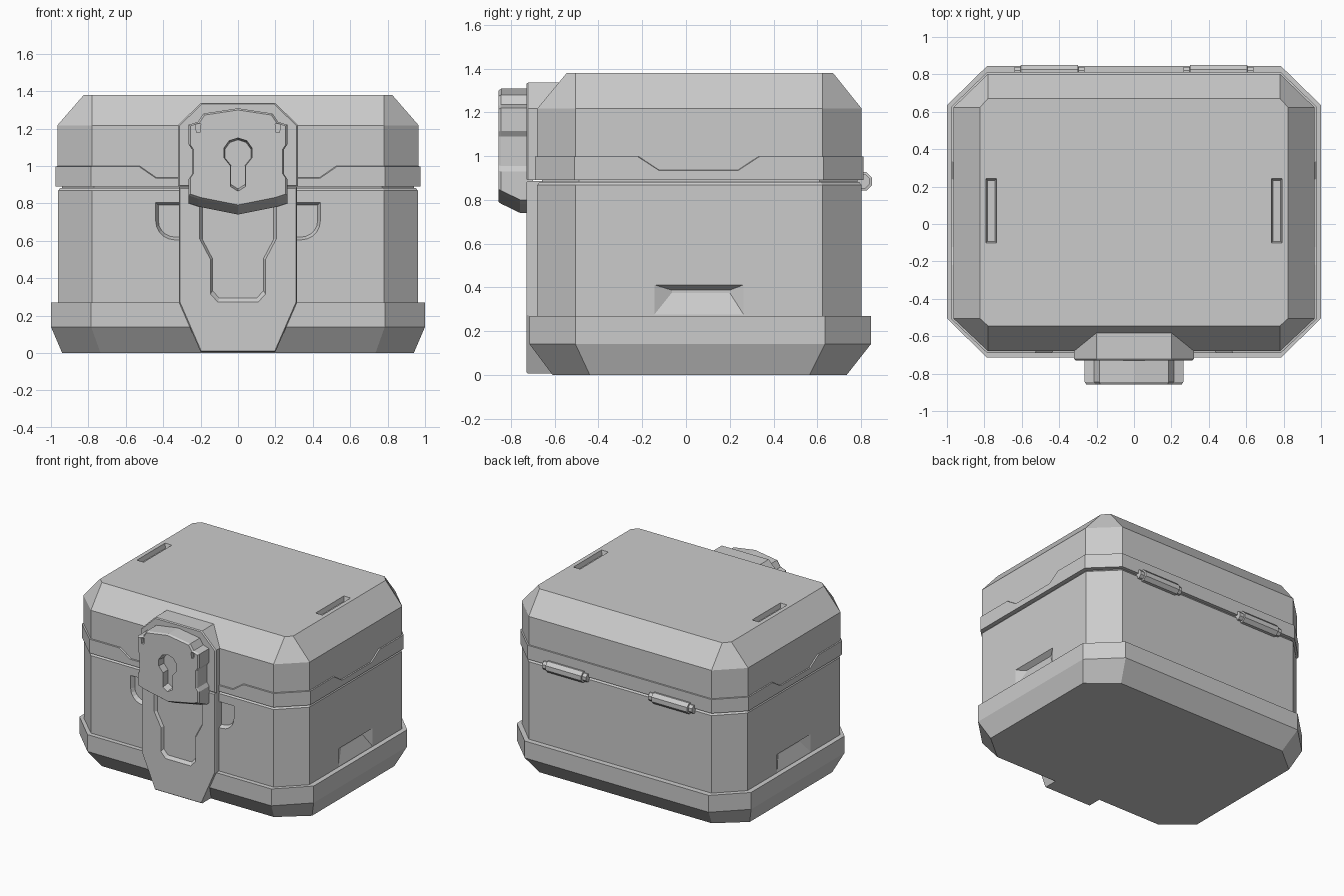
import bpy, bmesh, math

cube = bpy.data.objects.get("Cube")
if cube:
    bpy.data.objects.remove(cube, do_unlink=True)

grey = bpy.data.materials.new("plain grey")
grey.use_nodes = True
grey.diffuse_color = (0.6, 0.6, 0.6, 1)
grey.node_tree.nodes["Principled BSDF"].inputs["Base Color"].default_value = (0.6, 0.6, 0.6, 1)


def loft(name, rings):
    """Closed solid through rings that share a point count."""
    bm = bmesh.new()
    rows = [[bm.verts.new(p) for p in ring] for ring in rings]
    n = len(rows[0])
    for a, b in zip(rows, rows[1:]):
        for i in range(n):
            j = (i + 1) % n
            bm.faces.new((a[i], a[j], b[j], b[i]))
    bm.faces.new(rows[0])
    bm.faces.new(rows[-1])
    bmesh.ops.recalc_face_normals(bm, faces=bm.faces[:])
    mesh = bpy.data.meshes.new(name)
    bm.to_mesh(mesh)
    bm.free()
    mesh.materials.append(grey)
    obj = bpy.data.objects.new(name, mesh)
    bpy.context.collection.objects.link(obj)
    return obj


def cut(target, cutter):
    cutter.hide_render = True
    mod = target.modifiers.new("cut", "BOOLEAN")
    mod.operation, mod.solver, mod.object = "DIFFERENCE", "EXACT", cutter
    bpy.context.view_layer.objects.active = target
    bpy.ops.object.modifier_apply(modifier=mod.name)
    bpy.data.objects.remove(cutter, do_unlink=True)


def octagon(z, x, front, back, cx, cfront, cback):
    half = [(x, cfront), (x, cback), (cx, back)]
    half = [(cx, front)] + half
    return [(a, b, z) for a, b in half] + [(-a, b, z) for a, b in reversed(half)]


def mirrored(half):
    """Full x-z outline from its right half, listed top to bottom."""
    return half + [(-x, z) for x, z in reversed(half) if x > 0]


def at_y(outline, y, scale=1.0, zc=0.0):
    return [(x * scale, y, zc + (z - zc) * scale) for x, z in outline]


# Base with undercut foot
loft("base", [octagon(0, 0.94, -0.61, 0.735, 0.735, -0.44, 0.565),
              octagon(0.14, 1, -0.715, 0.845, 0.785, -0.505, 0.635),
              octagon(0.27, 1, -0.715, 0.845, 0.785, -0.505, 0.635)])

# Body with eased upper rim
body = loft("body", [octagon(0.2, 0.962, -0.68, 0.803, 0.78, -0.505, 0.623),
                     octagon(0.868, 0.962, -0.68, 0.803, 0.78, -0.505, 0.623),
                     octagon(0.882, 0.95, -0.668, 0.791, 0.775, -0.498, 0.616)])
loft("inner_liner", [octagon(z, 0.94, -0.658, 0.785, 0.77, -0.49, 0.61) for z in (0.8, 0.95)])

# Side grip pockets and front finger pockets
for s in (1, -1):
    cut(body, loft("grip_cutter", [
        [(s * 0.972, y, z) for y, z in ((-0.165, 0.418), (0.28, 0.418), (0.28, 0.25), (-0.165, 0.25))],
        [(s * 0.925, y, z) for y, z in ((-0.065, 0.387), (0.2, 0.387), (0.2, 0.375), (-0.065, 0.375))]]))
    arc = [(0.34 + 0.1 * math.cos(t), 0.705 - 0.1 * math.sin(t))
           for t in (i * math.pi / 10 for i in range(6))]
    pocket = [(0.2, 0.805), (0.44, 0.805)] + arc + [(0.2, 0.605)]
    pocket = [(s * x, z) for x, z in pocket]
    inner = [(s * 0.2 + (x - s * 0.2) * 0.94, 0.705 + (z - 0.705) * 0.86) for x, z in pocket]
    cut(body, loft("finger_cutter", [at_y(pocket, -0.69), at_y(pocket, -0.679), at_y(inner, -0.65)]))

# Lid with sloped top and two slots
lid = loft("lid", [octagon(0.892, 0.966, -0.68, 0.803, 0.78, -0.505, 0.623),
                   octagon(1.217, 0.966, -0.68, 0.803, 0.78, -0.505, 0.623),
                   octagon(1.38, 0.824, -0.545, 0.672, 0.78, -0.505, 0.623)])
for s in (1, -1):
    cut(lid, loft("slot_cutter", [
        [(s * 0.763 + u * w, 0.07 + v * (w + 0.143), z) for u, v in ((-1, -1), (1, -1), (1, 1), (-1, 1))]
        for z, w in ((1.4, 0.029), (1.379, 0.029), (1.345, 0.02))]))

# Lid rim band, its top edge dipping on the front and sides
HIGH, LOW = 0.997, 0.935
right = [(0.44, -0.69, LOW), (0.53, -0.69, HIGH), (0.785, -0.69, HIGH), (0.975, -0.51, HIGH),
         (0.975, -0.22, HIGH), (0.975, -0.125, LOW), (0.975, 0.24, LOW), (0.975, 0.335, HIGH),
         (0.975, 0.628, HIGH), (0.785, 0.812, HIGH)]
band = right + [(-x, y, z) for x, y, z in reversed(right)]
loft("lid_band", [[(x, y, 0.89) for x, y, z in band], band,
                  [(x * 0.975, 0.06 + (y - 0.06) * 0.97, z + 0.004) for x, y, z in band],
                  [(x * 0.97, 0.06 + (y - 0.06) * 0.965, 0.9) for x, y, z in band]])

# Front strap in two halves
lower = mirrored([(0.315, 0.886), (0.315, 0.27), (0.2, 0.005)])
strap = loft("lower_strap", [at_y(lower, -0.55), at_y(lower, -0.722), at_y(lower, -0.73, 0.985, 0.45)])
panel = mirrored([(0.205, 0.87), (0.205, 0.61), (0.147, 0.5), (0.147, 0.315), (0.108, 0.272)])
cut(strap, loft("panel_cutter", [at_y(panel, -0.75), at_y(panel, -0.73), at_y(panel, -0.71, 0.93, 0.58)]))
upper = mirrored([(0.2, 1.336), (0.32, 1.218), (0.32, 0.89)])
loft("upper_strap", [at_y(upper, -0.5), at_y(upper, -0.722), at_y(upper, -0.73, 0.975, 1.1)])

# Lock housing with waisted sides and a sloped underside
shape = mirrored([(0, 1.308), (0.185, 1.28), (0.215, 1.235), (0.264, 1.22), (0.264, 1.115), (0.247, 1.09),
                  (0.247, 0.955), (0.264, 0.93), (0.264, 0.8), (0.21, 0.782), (0, 0.74)])
face = [(x, z + 0.042 if z < 0.85 else z) for x, z in shape]
lock = loft("lock", [at_y(shape, -0.7), at_y(shape, -0.758), at_y(face, -0.845),
                     at_y(face, -0.858, 0.965, 1.05)])

# Keyhole and rivet holes
arc = [(0.08 * math.sin(t), 1.07 + 0.08 * math.cos(t)) for t in (math.radians(a) for a in range(0, 145, 36))]
key = mirrored(arc[:-1] + [(0.04, 1.0), (0.04, 0.89), (0, 0.865)])
cut(lock, loft("key_cutter", [at_y(key, -0.88), at_y(key, -0.857), at_y(key, -0.8, 0.92, 1.02)]))
for s in (1, -1):
    hole = [(s * 0.213 + x, z) for x, z in ((-0.014, 1.223), (0.014, 1.223), (0.009, 1.178), (-0.009, 1.178))]
    cut(lock, loft("rivet_cutter", [at_y(hole, -0.88), at_y(hole, -0.83)]))

# Back hinges: octagonal barrels with thinner ends
for side, s in (("left", 1), ("right", -1)):
    rings = [[(s * x, 0.808 + r * math.cos(a), 0.884 + r * math.sin(a))
              for a in (math.pi / 8 + i * math.pi / 4 for i in range(8))]
             for x, r in ((0.265, 0.034), (0.298, 0.034), (0.3, 0.046), (0.605, 0.046), (0.607, 0.034), (0.64, 0.034))]
    loft(side + "_hinge", rings)
